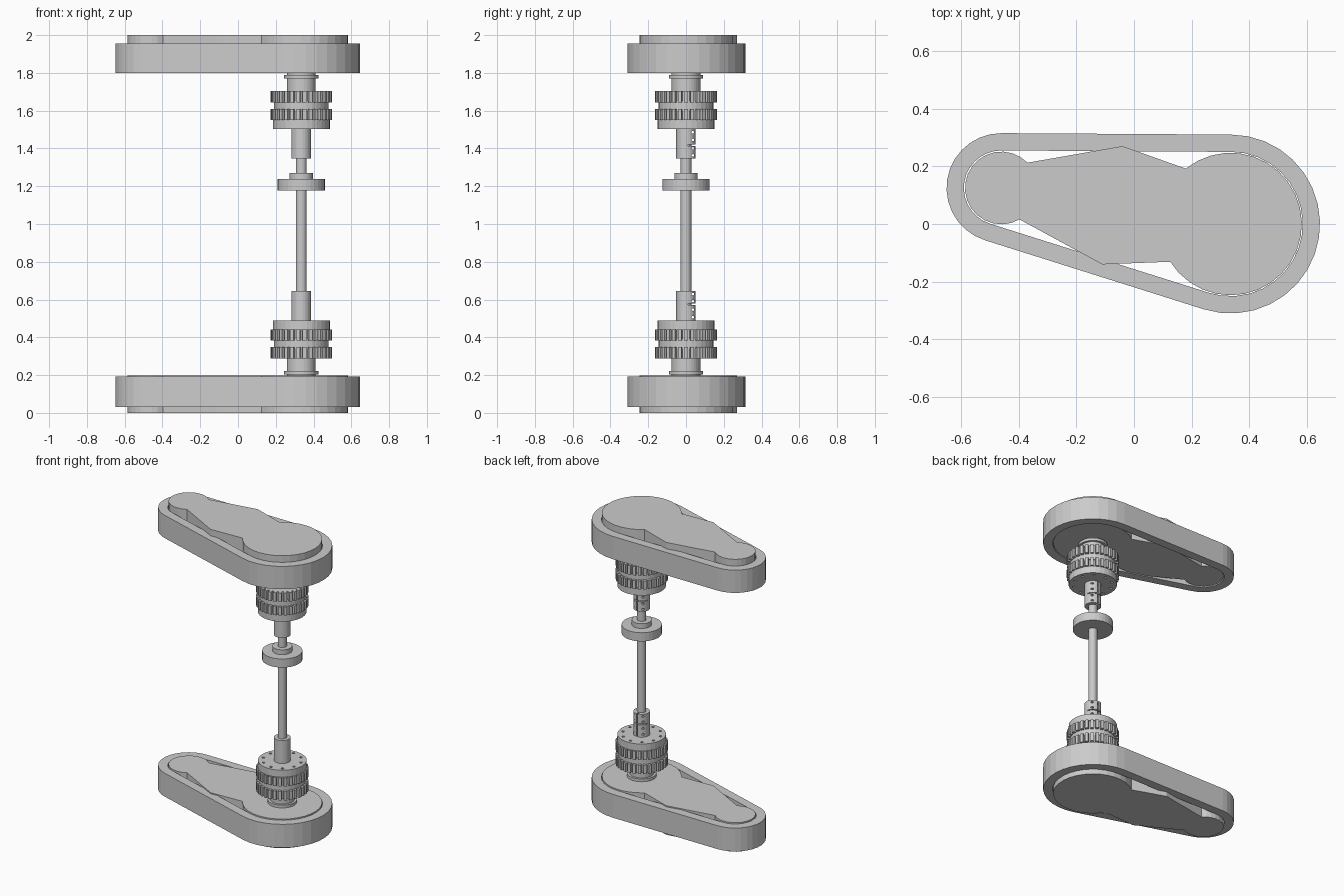
import bpy, bmesh
from math import cos, sin, pi, radians, acos, atan2, hypot
from mathutils import Matrix

if "Cube" in bpy.data.objects:
    bpy.data.objects.remove(bpy.data.objects["Cube"])

BIG, SMALL = (0.335, 0.0), (-0.46, 0.125)   # pulley centres
AX = BIG[0]


def arc(c, r, a0, a1, n):
    return [(c[0] + r * cos(a0 + (a1 - a0) * i / n),
             c[1] + r * sin(a0 + (a1 - a0) * i / n)) for i in range(n + 1)]


def prism(name, loop, z0, z1, hole=None):
    """Extrude an outline; a hole outline of equal length makes a ring."""
    bm = bmesh.new()
    z0, z1 = min(z0, z1), max(z0, z1)
    n = len(loop)

    def row(pts, z):
        return [bm.verts.new((x, y, z)) for x, y in pts]

    def bridge(a, b):
        for i in range(n):
            j = (i + 1) % n
            bm.faces.new((a[i], a[j], b[j], b[i]))

    lo, hi = row(loop, z0), row(loop, z1)
    bridge(lo, hi)
    if hole:
        hlo, hhi = row(hole, z0), row(hole, z1)
        bridge(hi, hhi)
        bridge(hhi, hlo)
        bridge(hlo, lo)
    else:
        bm.faces.new(hi)
        bm.faces.new(lo[::-1])
    bmesh.ops.recalc_face_normals(bm, faces=bm.faces)
    return finish(name, bm)


def finish(name, bm):
    me = bpy.data.meshes.new(name)
    bm.to_mesh(me)
    bm.free()
    ob = bpy.data.objects.new(name, me)
    bpy.context.collection.objects.link(ob)
    return ob


def disc(name, r, z0, z1, n=32):
    return prism(name, arc(BIG, r, 0, 2 * pi, n)[:-1], z0, z1)


def cut(ob, bm):
    """Subtract a temporary cutter mesh from an object."""
    cutter = finish("cutter", bm)
    cutter.hide_render = True
    mod = ob.modifiers.new("cut", 'BOOLEAN')
    mod.operation, mod.solver, mod.object = 'DIFFERENCE', 'EXACT', cutter
    bpy.context.view_layer.objects.active = ob
    bpy.ops.object.modifier_apply(modifier="cut")
    bpy.data.objects.remove(cutter)


def belt_loop(off):
    """Two pulley arcs joined by their common tangents."""
    dx, dy = SMALL[0] - BIG[0], SMALL[1] - BIG[1]
    d, t = atan2(dy, dx), acos(0.12 / hypot(dx, dy))
    return (arc(BIG, 0.31 - off, d + t - 2 * pi, d - t, 18)
            + arc(SMALL, 0.19 - off, d - t, d + t, 14))


def plate_loop():
    return (arc(BIG, 0.247, radians(-148), radians(129), 24) + [(-0.04, 0.27)]
            + arc(SMALL, 0.126, radians(44), radians(300), 18) + [(-0.11, -0.14)])


def gear_loop(teeth=30, ro=0.163, ri=0.142):
    pts, step = [], 2 * pi / teeth
    for i in range(teeth):
        for f, r in ((-0.34, ri), (-0.28, ro), (0.28, ro), (0.34, ri)):
            a = (i + f) * step
            pts.append((AX + r * cos(a), r * sin(a)))
    return pts


# belts and pulley plates
for side, b0, b1, p0, p1 in (("lower", 0.032, 0.192, 0, 0.199),
                             ("upper", 1.8, 1.956, 1.805, 2.0)):
    prism(side + "_belt", belt_loop(0), b0, b1, belt_loop(0.06))
    prism(side + "_pulley_plate", plate_loop(), p0, p1)

# mirrored hubs: spacer, two gears, cover and clamp collar
for side, z in (("lower", lambda h: h), ("upper", lambda h: 1.992 - h)):
    disc(side + "_flange", 0.091, z(0.202), z(0.221))
    disc(side + "_spacer", 0.076, z(0.19), z(0.292))
    disc(side + "_hub_core", 0.145, z(0.34), z(0.39))
    prism(side + "_inner_gear", gear_loop(), z(0.287), z(0.348))
    prism(side + "_outer_gear", gear_loop(), z(0.383), z(0.441))
    cover = disc(side + "_hub_cover", 0.151, z(0.44), z(0.488))
    collar = disc(side + "_clamp_collar", 0.052, z(0.487), z(0.645))

    # ring of bolt holes in the cover
    bm = bmesh.new()
    for i in range(10):
        a = 2 * pi * (i + 0.5) / 10
        bmesh.ops.create_cone(
            bm, cap_ends=True, segments=10, radius1=0.009, radius2=0.009, depth=0.04,
            matrix=Matrix.Translation((AX + 0.122 * cos(a), 0.122 * sin(a), z(0.488))))
    cut(cover, bm)

    # clamp slits, then cross bolt holes
    bm = bmesh.new()
    bmesh.ops.create_cube(bm, matrix=Matrix.Translation((AX, 0.05, z(0.567)))
                          @ Matrix.Diagonal((0.009, 0.06, 0.3, 1)))
    cut(collar, bm)
    bm = bmesh.new()
    bmesh.ops.create_cube(bm, matrix=Matrix.Translation((AX, 0.05, z(0.575)))
                          @ Matrix.Diagonal((0.2, 0.08, 0.006, 1)))
    cut(collar, bm)
    bm = bmesh.new()
    for h in (0.507, 0.547, 0.592, 0.629):
        bmesh.ops.create_cone(
            bm, cap_ends=True, segments=10, radius1=0.007, radius2=0.007, depth=0.2,
            matrix=Matrix.Translation((AX, 0.036, z(h))) @ Matrix.Rotation(pi / 2, 4, 'Y'))
    cut(collar, bm)

# shaft with its drive wheel
disc("drive_shaft", 0.028, 0.45, 1.54, 24)
disc("drive_wheel", 0.125, 1.178, 1.237)
disc("drive_wheel_boss", 0.062, 1.236, 1.27)
